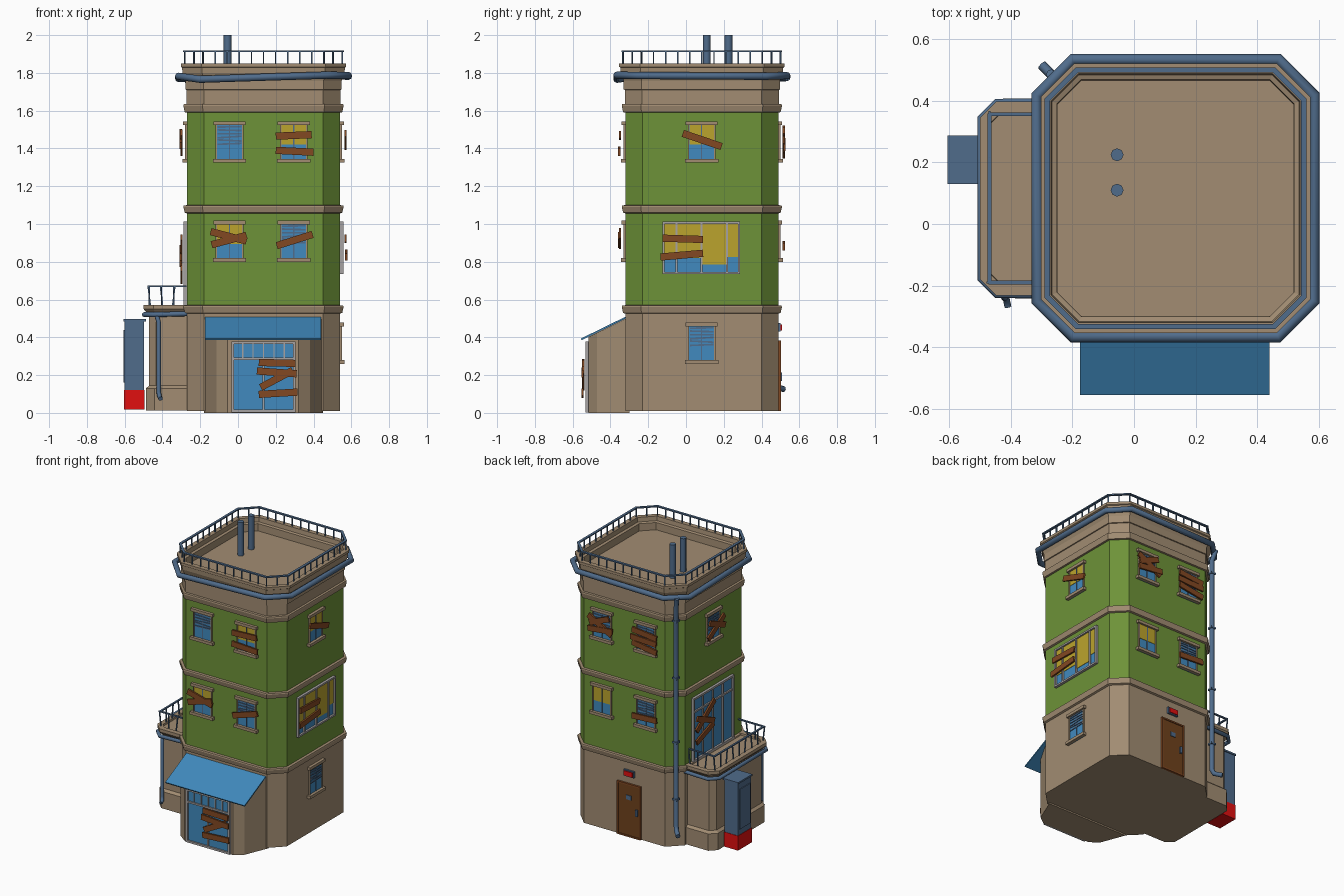
import bpy, bmesh, math
from mathutils import Matrix, Vector

if "Cube" in bpy.data.objects:
    bpy.data.objects.remove(bpy.data.objects["Cube"])

COL = {
    "tan_stone": (0.36, 0.265, 0.17), "green_wall": (0.155, 0.29, 0.04),
    "slate_metal": (0.08, 0.15, 0.26), "blue_glass": (0.053, 0.255, 0.52),
    "blue_awning": (0.05, 0.25, 0.50), "yellow_curtain": (0.50, 0.37, 0.026),
    "brown_plank": (0.225, 0.065, 0.016), "red_paint": (0.75, 0.005, 0.005),
    "grey_frame": (0.38, 0.36, 0.36), "brown_door": (0.16, 0.055, 0.012)}
MAT = {}
for k, c in COL.items():
    MAT[k] = bpy.data.materials.new(k)
    MAT[k].diffuse_color = (*c, 1)
TAN, GREEN, SLATE, GLASS, AWN, YEL, PLANK, RED, GREY, DOOR = COL

CX, CY, H = 0.135, 0.084, 0.405          # tower centre and half width


def add_object(name, mesh, mats):
    for m in mats:
        mesh.materials.append(MAT[m])
    ob = bpy.data.objects.new(name, mesh)
    bpy.context.collection.objects.link(ob)
    return ob


# ---- helpers: blocks gathered into one mesh per part name
parts = {}


def block(part, mat, size, matrix):
    bm, _ = parts.setdefault(part, (bmesh.new(), mat))
    bmesh.ops.create_cube(bm, size=1, matrix=matrix @ Matrix.Diagonal((*size, 1)))


def box(part, mat, x0, x1, y0, y1, z0, z1):
    mid = Vector(((x0 + x1) / 2, (y0 + y1) / 2, (z0 + z1) / 2))
    block(part, mat, (x1 - x0, y1 - y0, z1 - z0), Matrix.Translation(mid))


# wall planes: outward normal and distance along it
FRONT, RIGHT = ((0, -1), 0.321), ((1, 0), 0.54)
BACK, LEFT, PORCH = ((0, 1), 0.489), ((-1, 0), 0.27), ((0, -1), 0.515)


def plate(part, mat, face, u0, u1, z0, z1, depth, ang=0, n0=-0.002):
    """Flat plate on a wall; u runs to the right as seen from outside."""
    (nx, ny), d = face
    n, u = Vector((nx, ny, 0)), Vector((-ny, nx, 0))
    c = u * (u0 + u1) / 2 + n * (d + (n0 + depth) / 2)
    c.z = (z0 + z1) / 2
    rot = Matrix((u, -n, (0, 0, 1))).transposed().to_4x4()
    block(part, mat, (u1 - u0, depth - n0, z1 - z0),
          Matrix.Translation(c) @ rot @ Matrix.Rotation(-ang, 4, 'Y'))


def planks(face, items, u=0, z=0):
    """Boards given by their two end points."""
    for i, (ua, za, ub, zb) in enumerate(items):
        L, mu, mz = math.hypot(ub - ua, zb - za), u + (ua + ub) / 2, z + (za + zb) / 2
        n = 0.023 + 0.004 * (i % 2)
        plate("boards", PLANK, face, mu - L / 2, mu + L / 2, mz - 0.019, mz + 0.019,
              n + 0.012, math.atan2(zb - za, ub - ua), n)


def frame(part, mat, face, u0, u1, z0, z1, w, d):
    plate(part, mat, face, u0, u0 + w, z0, z1, d)
    plate(part, mat, face, u1 - w, u1, z0, z1, d)
    plate(part, mat, face, u0, u1, z0, z0 + w, d)
    plate(part, mat, face, u0, u1, z1 - w, z1, d)


def window(face, u, z, style, boards=()):
    plate("window_glass", GLASS, face, u - 0.07, u + 0.07, z, z + 0.2, 0.004)
    frame("window_frames", TAN, face, u - 0.073, u + 0.073, z, z + 0.21, 0.007, 0.011)
    plate("window_bars", SLATE, face, u - 0.003, u + 0.003, z, z + 0.2, 0.008)
    if style == "curtain":
        plate("curtains", YEL, face, u - 0.065, u + 0.065, z + 0.095, z + 0.2, 0.0065)
    else:
        for i in range(6):
            zz = z + 0.095 + i * 0.018
            plate("blinds", SLATE, face, u - 0.063, u + 0.063, zz, zz + 0.009, 0.009,
                  (0.04, -0.05, 0.07, 0, -0.03, 0.02)[i])
    plate("window_sills", TAN, face, u - 0.088, u + 0.088, z, z + 0.02, 0.024)
    plate("window_lintels", TAN, face, u - 0.085, u + 0.085, z + 0.198, z + 0.218, 0.02)
    planks(face, boards, u, z)


def octagon(off, z, cx=CX, cy=CY, hx=H, hy=H, c=0.09):
    c += off * 0.586
    hx, hy = hx + off, hy + off
    return [Vector((cx + x, cy + y, z)) for x, y in (
        (hx, c - hy), (hx, hy - c), (hx - c, hy), (c - hx, hy),
        (-hx, hy - c), (-hx, c - hy), (c - hx, -hy), (hx - c, -hy))]


def loft(name, rings, mats, rule=lambda z0, z1: 0):
    bm = bmesh.new()
    vs = [[bm.verts.new(p) for p in r] for r in rings]
    n = len(vs[0])
    for a, b in zip(vs, vs[1:]):
        for i in range(n):
            j = (i + 1) % n
            f = bm.faces.new((a[i], a[j], b[j], b[i]))
            f.material_index = rule(a[i].co.z, b[i].co.z)
    bm.faces.new(vs[0][::-1])
    bm.faces.new(vs[-1])
    me = bpy.data.meshes.new(name)
    bm.to_mesh(me)
    return add_object(name, me, mats)


def pipe(name, pts, r, closed=False):
    cu = bpy.data.curves.new(name, 'CURVE')
    cu.dimensions, cu.bevel_depth, cu.bevel_resolution, cu.use_fill_caps = '3D', r, 2, True
    sp = cu.splines.new('POLY')
    sp.points.add(len(pts) - 1)
    for p, q in zip(sp.points, pts):
        p.co = (*q, 1)
    sp.use_cyclic_u = closed
    tmp = bpy.data.objects.new(name + "_path", cu)
    bpy.context.collection.objects.link(tmp)
    me = bpy.data.meshes.new_from_object(tmp.evaluated_get(bpy.context.evaluated_depsgraph_get()))
    bpy.data.objects.remove(tmp)
    me.materials.clear()
    add_object(name, me, [SLATE])


def railing(part, pts, z0, z1, step, w, lean=0):
    for a, b in zip(pts, pts[1:]):
        a, b = Vector(a[:2]), Vector(b[:2])
        d, L = b - a, (b - a).length
        rot = Matrix.Rotation(math.atan2(d.y, d.x), 4, 'Z')
        m = (a + b) / 2
        block(part, SLATE, (L + w * 0.4, w, 0.008), Matrix.Translation((m.x, m.y, z1 - 0.004)) @ rot)
        k = max(1, round(L / step))
        for i in range(k):
            p = a + d * (i / k)
            tilt = Matrix.Rotation(lean * (i % 3 - 1), 4, 'Y')
            block(part, SLATE, (0.007, 0.007, z1 - z0),
                  Matrix.Translation((p.x, p.y, (z0 + z1) / 2)) @ rot @ tilt)


# ---- tower: stacked octagon profile with bands, cornice and sunken roof
prof = [(0, .01), (0, .525), (.012, .53), (.019, .56), (.017, .568), (0, .57),
        (0, 1.056), (.012, 1.06), (.019, 1.09), (.017, 1.098), (0, 1.10),
        (0, 1.59), (.012, 1.592), (.019, 1.625), (.017, 1.634), (.003, 1.636), (.003, 1.71),
        (.009, 1.712), (.009, 1.76), (.024, 1.80), (.026, 1.828), (.033, 1.832), (.033, 1.85),
        (0, 1.85), (-.004, 1.82), (-.02, 1.815), (-.022, 1.765)]
loft("tower", [octagon(o, z) for o, z in prof], [TAN, GREEN],
     lambda a, b: int(b - a > 0.4 and a > 0.55))

# ---- side annex with balcony floor
aprof = [(.017, .012), (.017, .13), (0, .145), (0, .525), (.012, .53), (.03, .55), (.03, .572),
         (-.005, .572), (-.007, .56)]
annex = dict(cx=-0.27, cy=0.083, hx=0.2, hy=0.285, c=0.035)
loft("annex", [octagon(o, z, **annex) for o, z in aprof], [TAN])

# ---- porch and awning
porch = [(.45, -.30), (-.18, -.30), (-.115, -.47), (-.055, -.515), (.32, -.515), (.38, -.47)]
loft("porch", [[Vector((x, y, 0)) for x, y in porch],
               [Vector((x, y, 0.498 + (y + 0.32) * 0.49)) for x, y in porch]], [TAN])
block("awning", AWN, (0.615, 0.262, 0.009),
      Matrix.Translation((0.1325, -0.437, 0.447)) @ Matrix.Rotation(math.radians(26.1), 4, 'X'))

# ---- shop door under the awning
plate("shop_glass", GLASS, PORCH, -.03, .30, .005, .37, .005)
frame("shop_frame", GREY, PORCH, -.035, .305, .003, .378, .014, .016)
plate("shop_frame", GREY, PORCH, -.03, .30, .28, .292, .014)
plate("shop_frame", GREY, PORCH, .129, .141, .005, .285, .014)
for i in range(1, 6):
    u = -.03 + i * .055
    plate("shop_frame", GREY, PORCH, u - .003, u + .003, .285, .37, .012)
planks(PORCH, [(.11, .267, .305, .262), (.10, .222, .31, .207),
               (.12, .135, .29, .225), (.11, .098, .315, .11)])

# ---- small windows: lower row z = .80, upper row z = 1.325
LO, UP = 0.80, 1.325
window(FRONT, -.045, UP, "blind")
window(FRONT, .295, UP, "curtain", [(-.095, .14, .095, .148), (-.095, .065, .105, .055)])
window(FRONT, -.045, LO, "curtain", [(-.10, .16, .09, .11), (-.095, .09, .09, .14)])
window(FRONT, .295, LO, "blind", [(-.09, .085, .10, .145)])
window(RIGHT, .083, UP, "curtain", [(-.10, .155, .105, .085)])
window(RIGHT, .083, .26, "blind")
window(BACK, -.305, UP, "blind", [(-.09, .17, .09, .07), (-.09, .08, .10, .10), (-.08, .12, .07, .18)])
window(BACK, .035, UP, "blind", [(-.09, .16, .10, .14), (-.10, .11, .10, .10), (-.09, .07, .10, .04)])
window(BACK, -.305, LO, "curtain")
window(BACK, .035, LO, "blind", [(-.09, .08, .10, .09)])
window(LEFT, -.09, UP, "blind", [(-.09, .05, .09, .16), (-.08, .16, .09, .09)])

# ---- wide window on the right wall
plate("wide_glass", GLASS, RIGHT, -.12, .28, .74, 1.005, .004)
frame("wide_frame", GREY, RIGHT, -.125, .287, .735, 1.012, .012, .018)
for u in (-.05, .083, .218):
    plate("wide_frame", GREY, RIGHT, u - .005, u + .005, .74, 1.005, .014)
for u0, u1, z in ((-.115, .08, .82), (.085, .213, .785), (.223, .277, .825)):
    plate("curtains", YEL, RIGHT, u0, u1, z, 1.0, .0065)
planks(RIGHT, [(-.125, .925, .09, .918), (-.135, .825, .09, .845)])

# ---- balcony door on the left wall
plate("balcony_glass", GLASS, LEFT, -.32, .12, .57, 1.005, .004)
frame("balcony_frame", GREY, LEFT, -.325, .125, .565, 1.012, .014, .018)
for u in (-.21, -.10, .01):
    plate("balcony_frame", GREY, LEFT, u - .006, u + .006, .57, 1.005, .014)
plate("balcony_frame", GREY, LEFT, -.32, .12, .905, .917, .014)
planks(LEFT, [(-.31, .78, -.11, .93), (-.31, .87, -.12, .79), (-.31, .70, -.12, .77)])

# ---- back door with sign
plate("back_door", DOOR, BACK, -.18, -.01, .012, .375, .008)
frame("back_door_frame", PLANK, BACK, -.186, -.004, .01, .382, .01, .014)
plate("back_door_fittings", SLATE, BACK, -.115, -.075, .27, .30, .013)
plate("back_door_fittings", SLATE, BACK, -.04, -.025, .17, .215, .02)
plate("sign_backing", SLATE, BACK, -.135, -.055, .43, .475, .012)
plate("sign_lamp", RED, BACK, -.128, -.062, .437, .468, .018)

# ---- utility cabinet beside the annex
box("cabinet_base", RED, -.603, -.495, .132, .285, .018, .12)
box("cabinet", SLATE, -.60, -.497, .135, .282, .12, .485)
box("cabinet_cap", SLATE, -.606, -.487, .13, .288, .484, .496)
box("cabinet_panel", SLATE, -.605, -.60, .15, .267, .16, .44)

# ---- railings
ring = octagon(0.012, 0)
railing("roof_railing", ring + ring[:1], 1.845, 1.918, 0.064, 0.017)
railing("balcony_railing", [(-.275, .357), (-.47, .357), (-.47, -.19), (-.275, -.19)],
        .565, .675, 0.065, 0.012, 0.12)

# ---- gutters, downpipes and chimneys
zs = (1.786, 1.782, 1.786, 1.775, 1.77, 1.782, 1.766, 1.788)
g = octagon(0.046, 0)
for p, z in zip(g, zs):
    p.z = z
pipe("roof_gutter", g, 0.019, True)
pipe("roof_downpipe", [(-.27, .487, 1.775), (-.252, .469, 1.70), (-.252, .469, .17),
                       (-.262, .479, .14), (-.30, .517, .125)], 0.016)
for z in (.35, .75, 1.2, 1.6):
    box("pipe_clamps", SLATE, -.27, -.234, .451, .487, z, z + .012)
a = octagon(0.027, .52, **annex)
pipe("annex_gutter", [(-.27, a[3].y, .525)] + a[3:7] + [(-.27, a[6].y, .525)], 0.013)
pipe("annex_downpipe", [(-.43, -.225, .515), (-.42, -.238, .48), (-.42, -.238, .11),
                        (-.415, -.245, .085), (-.41, -.268, .075)], 0.012)
for y in (.11, .225):
    pipe("chimney", [(-.055, y, 1.76), (-.055, y, 2.0)], 0.021)

# ---- turn the gathered blocks into objects
for name, (bm, mat) in parts.items():
    me = bpy.data.meshes.new(name)
    bm.to_mesh(me)
    bm.free()
    add_object(name, me, [mat])

for m in bpy.data.materials:
    if m.users and not m.is_grease_pencil:
        m.use_nodes = True
        m.node_tree.nodes["Principled BSDF"].inputs["Base Color"].default_value = m.diffuse_color
